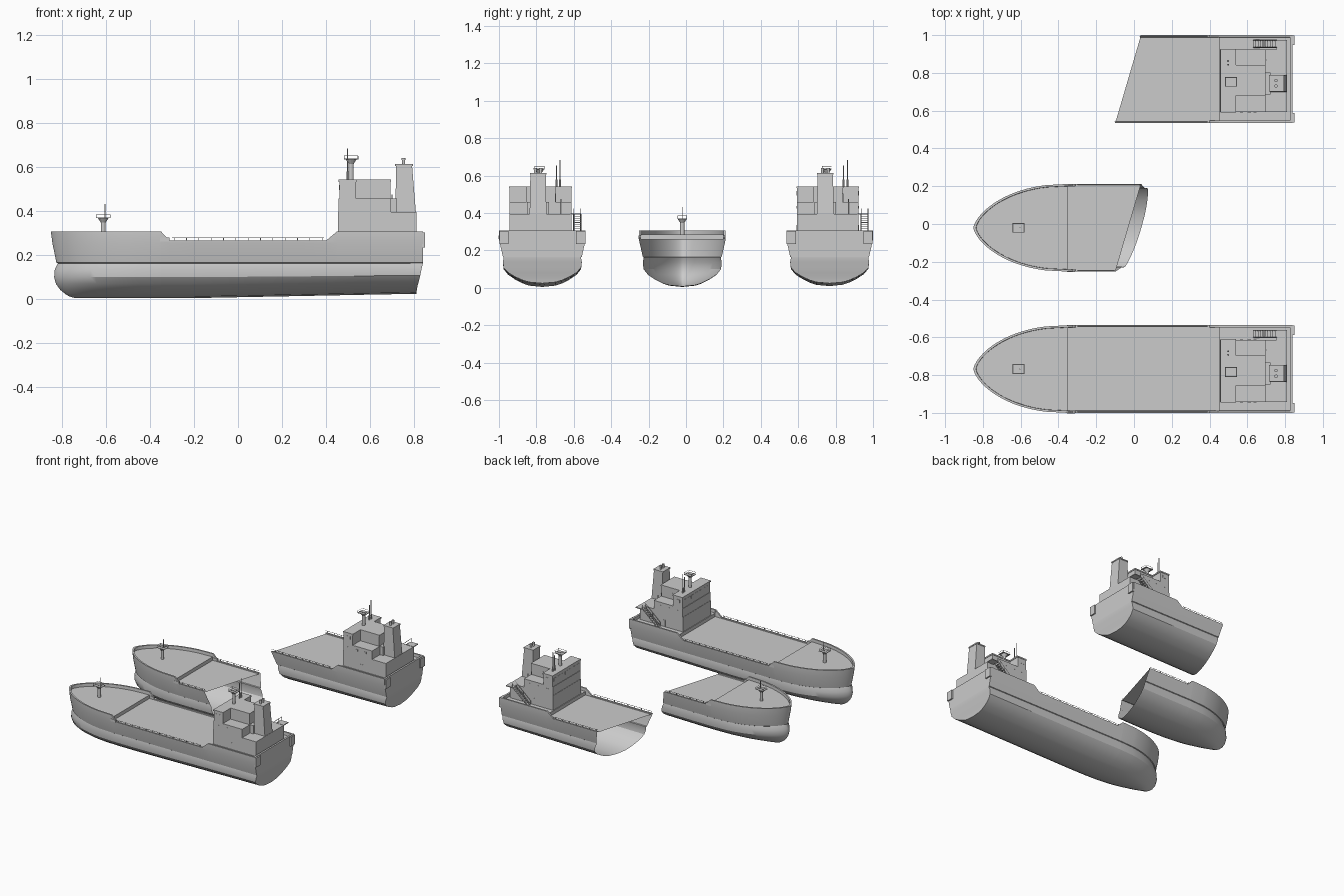
import bpy, bmesh, math
from mathutils import Vector

if "Cube" in bpy.data.objects:
    bpy.data.objects.remove(bpy.data.objects["Cube"])

# slanted break plane of the two half ships, in ship coordinates
CUT_CO, CUT_NO = Vector((0.0417, 0, 0)), Vector((1, -0.293, 0.28))


def finish(bm, name, yc, part="full", smooth=False):
    bmesh.ops.remove_doubles(bm, verts=bm.verts, dist=0.00005)
    if part != "full":
        bmesh.ops.bisect_plane(bm, geom=bm.verts[:] + bm.edges[:] + bm.faces[:],
                               plane_co=CUT_CO, plane_no=CUT_NO,
                               clear_outer=part == "fore", clear_inner=part == "aft")
    me = bpy.data.meshes.new(name)
    bm.to_mesh(me)
    bm.free()
    ob = bpy.data.objects.new(name, me)
    ob.location.y = yc
    bpy.context.collection.objects.link(ob)
    if smooth:
        bpy.ops.object.select_all(action='DESELECT')
        ob.select_set(True)
        bpy.context.view_layer.objects.active = ob
        bpy.ops.object.shade_smooth_by_angle(angle=math.radians(28))


def box(bm, x0, x1, y0, y1, z0, z1):
    vs = bmesh.ops.create_cube(bm, size=1)["verts"]
    for v in vs:
        v.co = Vector((x1 if v.co.x > 0 else x0, y1 if v.co.y > 0 else y0,
                       z1 if v.co.z > 0 else z0))
    return vs


def rod(bm, a, b, r, r2=None, n=8):
    a, b = Vector(a), Vector(b)
    vs = bmesh.ops.create_cone(bm, cap_ends=True, segments=n, radius1=r,
                               radius2=r if r2 is None else r2, depth=(b - a).length)["verts"]
    q = (b - a).to_track_quat('Z', 'Y')
    for v in vs:
        v.co = q @ v.co + (a + b) / 2


def step(x, fore, mid, aft):
    if x <= -0.35:
        return fore
    if x < -0.31:
        return fore + (mid - fore) * (x + 0.35) / 0.04
    if x <= 0.40:
        return mid
    return mid + (aft - mid) * min(1, (x - 0.40) / 0.05)


# hull levels: height, half width, bow x, stern x
LEVELS = [(.005, 0, -.74, .81), (.012, .07, -.765, .81), (.024, .105, -.785, .812),
          (.043, .143, -.808, .815), (.07, .183, -.827, .821), (.10, .207, -.835, .828),
          (.135, .211, -.832, .834), (.163, .206, -.818, .84), (.166, .211, -.825, .84),
          (.255, .231, -.843, .84), ("top", .232, -.85, .84),
          ("top", .221, -.836, .84), ("deck", .220, -.835, .84), ("deck", 0, -.835, .84)]


def hull(yc, part):
    bm = bmesh.new()
    ts = [(i / 22) ** 1.8 for i in range(20)]
    refs = [-.85 + t * .5 for t in ts]
    refs += [-.3501, -.3499, -.31, -.2, -.05, .1, .25, .40, .4499, .4501, .6, .84]
    rings = []
    for xr in refs:
        half = []
        for z, w, bow, stern in LEVELS:
            if xr < -.3:
                f = (xr + .85) / .55
                x = bow + f * (-.3 - bow)
                if -.36 < xr:
                    x = xr
            else:
                x = xr if xr <= .46 else .46 + (xr - .46) * (stern - .46) / .38
            t = min(1, max(0, (xr + .85) / .5))
            hw = w * (1 - (1 - t) ** 2.2) ** .66
            if z == "top":
                zz = step(xr, .308, .266, .308)
            elif z == "deck":
                zz = .285 if xr < -.35 or xr > .45 else .259
            else:
                zz = z + .02 * max(0, min(1, xr + .2)) * max(0, 1 - z / .165)
            half.append((x, hw, zz))
        ring = half + [(x, -y, z) for x, y, z in half[-2:0:-1]]
        rings.append([bm.verts.new(p) for p in ring])
    n = len(rings[0])
    for a, b in zip(rings, rings[1:]):
        for i in range(n):
            j = (i + 1) % n
            bm.faces.new((a[i], b[i], b[j], a[j]))
    # transom
    r = rings[-1]
    bm.faces.new((r[0], r[1], r[n - 1]))
    for i in range(1, 10):
        bm.faces.new((r[i], r[i + 1], r[n - i - 1], r[n - i]))
    bmesh.ops.remove_doubles(bm, verts=bm.verts, dist=0.00005)
    bmesh.ops.recalc_face_normals(bm, faces=bm.faces)
    finish(bm, "hull", yc, part, True)


def deck_rails(yc, part):
    bm = bmesh.new()
    for y in (-.227, .227):
        rod(bm, (-.30, y, .279), (.39, y, .279), .0014, n=4)
        for i in range(13):
            x = -.29 + i * .056
            box(bm, x - .0015, x + .0015, y - .0015, y + .0015, .262, .279)
    finish(bm, "deck_rails", yc, part)


def platform_mast(x, y, z0, z1, name, yc, tip):
    bm = bmesh.new()
    rod(bm, (x, y, z0), (x, y, z1), .011, n=12)
    rod(bm, (x, y, z1 - .02), (x, y, z1), .011, .024, 12)
    box(bm, x - .032, x + .032, y - .026, y + .026, z1, z1 + .004)
    # handrail around the platform
    c = [(x - .031, y - .025), (x + .031, y - .025), (x + .031, y + .025), (x - .031, y + .025)]
    for p, q in zip(c, c[1:] + c[:1]):
        rod(bm, (*p, z1), (*p, z1 + .017), .0012, n=4)
        rod(bm, (*p, z1 + .017), (*q, z1 + .017), .0012, n=4)
    if tip:
        rod(bm, (x + .008, y, z1), (x + .008, y, tip), .0025, n=6)
    finish(bm, name, yc)


def bow_gear(yc):
    platform_mast(-.612, 0, .285, .368, "bow_mast", yc, .432)
    bm = bmesh.new()
    for s in (-1, 1):
        box(bm, -.355, -.312, s * .226 - .008, s * .226 + .006, .262, .28)
    finish(bm, "bulwark_ends", yc)


def stern_gear(yc):
    # accommodation block with T-shaped bridge deck
    bm = bmesh.new()
    y0, y1 = -.175, .155
    box(bm, .455, .81, y0, y1, .28, .395)
    box(bm, .457, .695, y0, y1, .395, .458)
    box(bm, .460, .535, y0, y1, .458, .54)
    box(bm, .535, .692, -.085, .07, .458, .54)
    box(bm, .457, .539, y0 - .003, y1 + .003, .533, .543)
    box(bm, .535, .696, -.088, .073, .533, .543)
    finish(bm, "deckhouse", yc)

    # windows and doors
    bm = bmesh.new()
    for i in range(7):
        y = y0 + .03 + i * .045
        box(bm, .4585, .4615, y - .015, y + .015, .495, .518)
    for y in (y0, y1):
        box(bm, .48, .515, y - .0015, y + .0015, .495, .518)
        for x in (.50, .57, .64):
            box(bm, x - .008, x + .008, y - .0015, y + .0015, .425, .437)
        box(bm, .60, .62, y - .002, y + .002, .288, .335)
    box(bm, .58, .60, .068, .073, .46, .505)
    finish(bm, "windows_and_doors", yc)

    # tapered funnel with exhaust pipes
    bm = bmesh.new()
    for v in box(bm, .715, .808, -.068, .022, .395, .612):
        if v.co.z > .5:
            v.co.x = .718 if v.co.x < .75 else .79
            v.co.y += .004 if v.co.y < -.02 else -.004
    box(bm, .695, .722, -.082, .035, .395, .458)
    box(bm, .714, .794, -.067, .021, .606, .615)
    finish(bm, "funnel", yc)
    bm = bmesh.new()
    for y in (-.038, -.008):
        rod(bm, (.752, y, .61), (.752, y, .638), .007, n=12)
        rod(bm, (.752, y, .632), (.752, y, .642), .009, n=12)
    finish(bm, "exhaust_pipes", yc, smooth=True)

    platform_mast(.514, -.015, .54, .634, "radar_mast", yc, None)
    bm = bmesh.new()
    for x, y, z in ((.498, .095, .685), (.498, .075, .655)):
        rod(bm, (x, y, .54), (x, y, .58), .005, n=8)
        rod(bm, (x, y, .58), (x, y, z), .0028, n=6)
    rod(bm, (.70, .10, .395), (.70, .10, .475), .003, n=6)
    finish(bm, "antennas", yc)

    # side stairs with landing
    bm = bmesh.new()
    n = 10
    for i in range(n):
        f = i / (n - 1)
        x, z = .637 + f * .115, .293 + f * .102
        box(bm, x - .006, x + .006, .17, .203, z - .0015, z + .0015)
    for y in (.168, .205):
        rod(bm, (.632, y, .287), (.757, y, .396), .003, n=4)
        rod(bm, (.632, y, .315), (.757, y, .424), .0015, n=4)
        for f in (0, .5, 1):
            x, z = .632 + .125 * f, .287 + .109 * f
            rod(bm, (x, y, z), (x, y, z + .028), .0015, n=4)
    box(bm, .755, .81, .15, .207, .391, .397)
    finish(bm, "stairs", yc)

    # stern bulwark and corner fenders
    bm = bmesh.new()
    box(bm, .826, .8395, -.222, .222, .28, .308)
    for s in (-1, 1):
        box(bm, .836, .85, s * .205 - .025, s * .205 + .025, .235, .304)
    finish(bm, "stern_bulwark", yc)


# whole ship, bow half, stern half
for yc, part in ((-.768, "full"), (-.02, "fore"), (.768, "aft")):
    hull(yc, part)
    deck_rails(yc, part)
    if part != "aft":
        bow_gear(yc)
    if part != "fore":
        stern_gear(yc)
